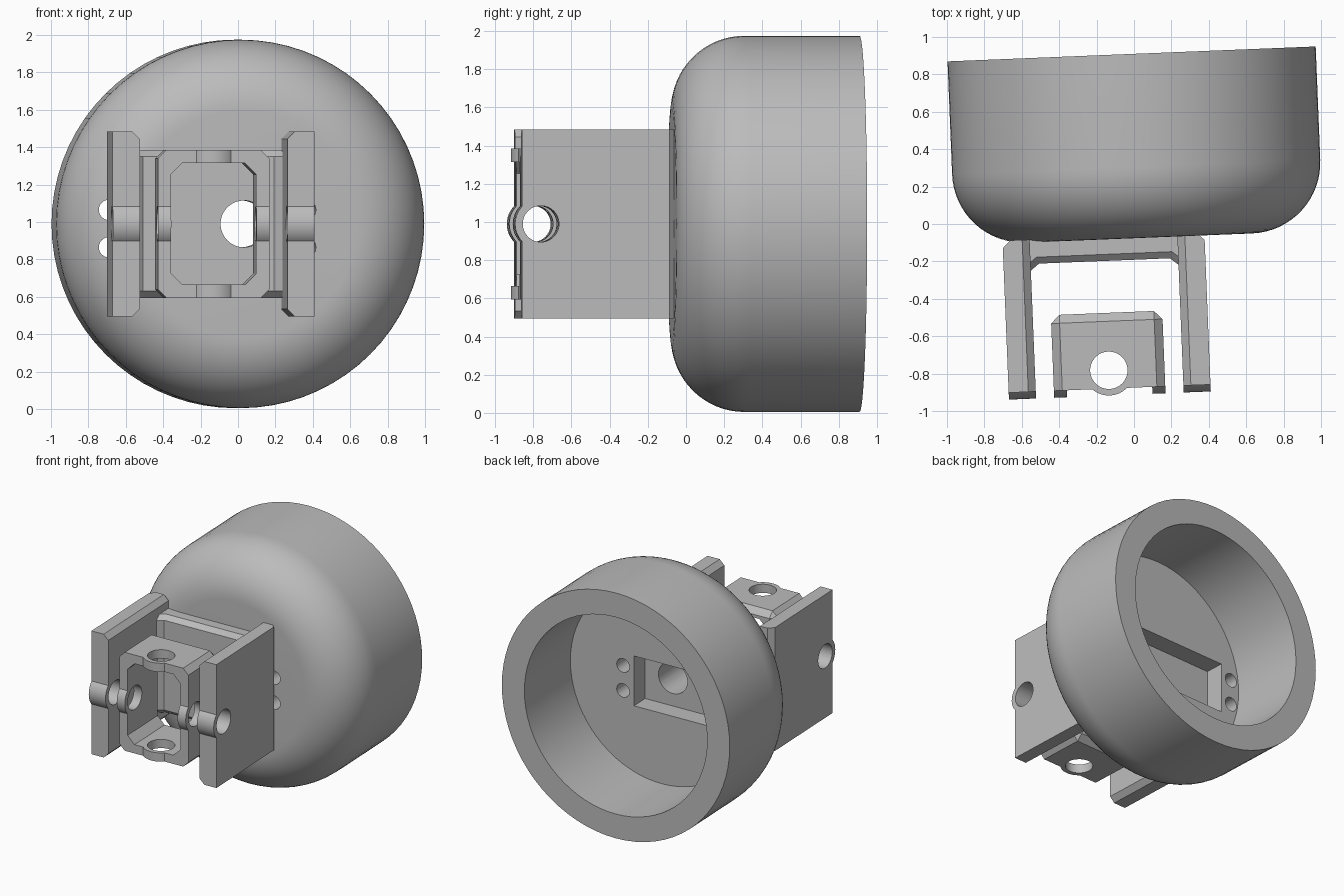
import bpy, bmesh, math
from mathutils import Matrix, Vector

if "Cube" in bpy.data.objects:
    bpy.data.objects.remove(bpy.data.objects["Cube"])

# One grey plastic for everything
grey = bpy.data.materials.new("grey_plastic")
grey.use_nodes = True
grey.diffuse_color = (0.5, 0.5, 0.5, 1)
grey.node_tree.nodes["Principled BSDF"].inputs["Base Color"].default_value = (0.5, 0.5, 0.5, 1)

MID = 0.99                 # height of the cup axis
BX = -0.19                 # bracket centre, offset from the cup axis
FRONT, PIN_Y = -0.873, -0.775
PIN_R, LUG_R = 0.095, 0.135
PLACE = Matrix.Translation((0.024, 0, 0)) @ Matrix.Rotation(math.radians(2.32), 4, 'Z')


def finish(name, bm):
    bmesh.ops.recalc_face_normals(bm, faces=bm.faces)
    mesh = bpy.data.meshes.new(name)
    bm.to_mesh(mesh)
    bm.free()
    mesh.materials.append(grey)
    obj = bpy.data.objects.new(name, mesh)
    bpy.context.collection.objects.link(obj)
    return obj


def box(name, lo, hi, width=0, rule=None):
    """Box between two corners; edges whose midpoint passes the rule are chamfered."""
    lo, hi = Vector(lo), Vector(hi)
    bm = bmesh.new()
    bmesh.ops.create_cube(bm, size=1)
    chosen = []
    if rule:
        chosen = [e for e in bm.edges if rule(*[round(2 * c) for c in (e.verts[0].co + e.verts[1].co) / 2])]
    for v in bm.verts:
        v.co = [(lo[i] + hi[i]) / 2 + v.co[i] * (hi[i] - lo[i]) for i in range(3)]
    if chosen:
        bmesh.ops.bevel(bm, geom=chosen, offset=width, segments=1, affect='EDGES', profile=0.5)
    return finish(name, bm)


def rod(name, axis, centre, radius, length, sides=48):
    bm = bmesh.new()
    bmesh.ops.create_cone(bm, cap_ends=True, segments=sides, radius1=radius, radius2=radius, depth=length)
    turn = Vector((0, 0, 1)).rotation_difference(Vector(axis)).to_matrix().to_4x4()
    bm.transform(Matrix.Translation(centre) @ turn)
    return finish(name, bm)


def combine(obj, tools, operation):
    """Apply booleans, consuming the tools."""
    bpy.context.view_layer.objects.active = obj
    for tool in tools:
        mod = obj.modifiers.new("bool", 'BOOLEAN')
        mod.operation, mod.object, mod.solver = operation, tool, 'EXACT'
        bpy.ops.object.modifier_apply(modifier=mod.name)
        bpy.data.objects.remove(tool)


def pin_cutter():
    return rod("pin_cutter", (1, 0, 0), (BX, PIN_Y, MID), PIN_R, 2)


# Cup: turned profile, radius against depth
CUP_FRONT, RIM, FLOOR, R, FILLET = -0.075, 0.91, 0.29, 0.985, 0.38
profile = [(0, CUP_FRONT)]
for i in range(17):
    a = math.pi / 2 * i / 16
    profile.append((R - FILLET + FILLET * math.sin(a), CUP_FRONT + FILLET - FILLET * math.cos(a)))
profile += [(R, RIM), (0.79, RIM), (0.79, FLOOR), (0, FLOOR)]
bm = bmesh.new()
verts = [bm.verts.new((r, y, MID)) for r, y in profile]
edges = [bm.edges.new(p) for p in zip(verts, verts[1:])]
bmesh.ops.spin(bm, geom=verts + edges, cent=(0, 0, MID), axis=(0, 1, 0),
               angle=math.tau, steps=72, use_merge=True)
bmesh.ops.remove_doubles(bm, verts=bm.verts, dist=0.0001)
cup = finish("cup", bm)

# Bracket base plate, flared to meet the arms
bm = bmesh.new()
half, fl = 0.4, 0.04
outline = [(-half, -0.05), (-half, -0.19 - fl), (-half + fl + 0.01, -0.19),
           (half - fl - 0.01, -0.19), (half, -0.19 - fl), (half, -0.05)]
base = bm.faces.new([bm.verts.new((BX + x, y, MID - 0.395)) for x, y in outline])
top = bmesh.ops.extrude_face_region(bm, geom=[base])["geom"]
bmesh.ops.translate(bm, verts=[g for g in top if isinstance(g, bmesh.types.BMVert)], vec=(0, 0, 0.79))
rims = [e for e in bm.edges if abs(e.verts[0].co.z - e.verts[1].co.z) < 0.01
        and max(v.co.y for v in e.verts) < -0.1]
bmesh.ops.bevel(bm, geom=rims, offset=0.035, segments=1, affect='EDGES', profile=0.5)
plate = finish("bracket_plate", bm)

# Pocket, wire bore and screw holes in the cup floor
POCKET_Z = 0.965
combine(cup, [box("pocket", (BX - 0.43, 0.14, POCKET_Z - 0.2), (BX + 0.43, 0.5, POCKET_Z + 0.2))], 'DIFFERENCE')
for part in (cup, plate):
    combine(part, [rod("bore", (0, 1, 0), (0, 0, MID), 0.125, 1)], 'DIFFERENCE')
combine(cup, [rod("screw_hole", (0, 1, 0), (BX + sx * 0.525, 0.1, POCKET_Z + sz * 0.1), 0.055, 1, 24)
              for sx in (-1, 1) for sz in (-1, 1)], 'DIFFERENCE')

# Two bracket arms with pin lugs
arms = []
for side, name in ((-1, "right_arm"), (1, "left_arm")):
    inner, outer = BX + side * 0.395, BX + side * 0.54

    def arm_rule(x, y, z, s=side):
        inner_long = x == -s and z != 0
        outer_back = x == s and y == 1
        return inner_long or outer_back

    arm = box(name, (min(inner, outer), FRONT, MID - 0.495), (max(inner, outer), -0.06, MID + 0.495), 0.04, arm_rule)
    lug = rod("lug", (1, 0, 0), ((inner + outer) / 2, PIN_Y, MID), LUG_R, 0.145)
    combine(arm, [lug], 'UNION')
    combine(arm, [pin_cutter()], 'DIFFERENCE')
    arms.append(arm)

# Cradle: open square tube with chamfered edges, a lug and a hole in each wall
HX, HZ, WALL = 0.298, 0.395, 0.07
cradle = box("cradle", (BX - HX, FRONT, MID - HZ), (BX + HX, -0.468, MID + HZ), 0.045,
             lambda x, y, z: y != -1)
lugs = []
for s in (-1, 1):
    lugs.append(rod("lug", (1, 0, 0), (BX + s * (HX - WALL / 2), PIN_Y, MID), LUG_R, WALL))
    lugs.append(rod("lug", (0, 0, 1), (BX, PIN_Y, MID + s * (HZ - WALL / 2)), LUG_R, WALL))
opening = box("opening", (BX - HX + WALL, -1.2, MID - HZ + WALL), (BX + HX - WALL, 0, MID + HZ - WALL), 0.06,
              lambda x, y, z: y == 0)
combine(cradle, [opening], 'DIFFERENCE')
combine(cradle, lugs, 'UNION')
combine(cradle, [pin_cutter(), rod("pin_cutter", (0, 0, 1), (BX, PIN_Y, MID), 0.1, 2)], 'DIFFERENCE')

# Turn the whole assembly slightly and shade
for obj in [cup, plate, cradle] + arms:
    obj.data.transform(PLACE)
    bpy.ops.object.select_all(action='DESELECT')
    obj.select_set(True)
    bpy.context.view_layer.objects.active = obj
    bpy.ops.object.shade_smooth_by_angle(angle=math.radians(30))
